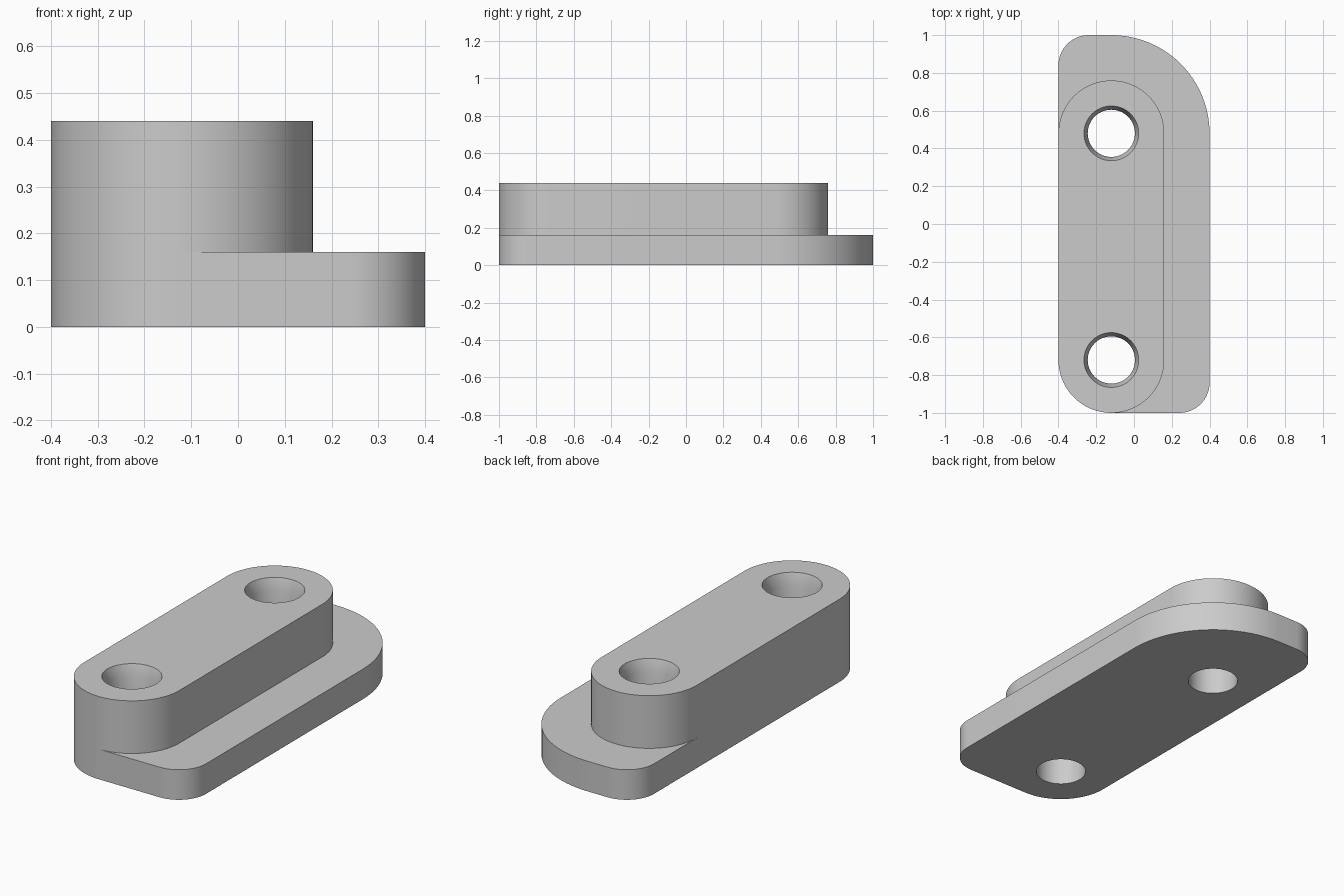
import bpy, bmesh
from math import sin, cos, pi, radians

cube = bpy.data.objects.get("Cube")
if cube:
    bpy.data.objects.remove(cube, do_unlink=True)

PLATE_TOP, BOSS_TOP = 0.16, 0.44
HOLE_X, HOLE_YS = -0.12, (-0.72, 0.48)
HOLE_R, RIM_R, TAPER = 0.125, 0.145, 0.06

gray = bpy.data.materials.new("light gray")
gray.use_nodes = True
gray.diffuse_color = (0.6, 0.6, 0.6, 1)
gray.node_tree.nodes["Principled BSDF"].inputs["Base Color"].default_value = (0.6, 0.6, 0.6, 1)


def make_object(name, bm):
    bmesh.ops.recalc_face_normals(bm, faces=bm.faces)
    mesh = bpy.data.meshes.new(name)
    bm.to_mesh(mesh)
    bm.free()
    mesh.materials.append(gray)
    obj = bpy.data.objects.new(name, mesh)
    bpy.context.collection.objects.link(obj)
    return obj


def rounded_slab(name, x0, x1, y0, y1, z0, z1, radii, steps=24):
    """Extruded rectangle; radii run counter-clockwise from the +x +y corner."""
    bm = bmesh.new()
    corners = [(x1, y1, -1, -1), (x0, y1, 1, -1), (x0, y0, 1, 1), (x1, y0, -1, 1)]
    ring = []
    for k, ((x, y, sx, sy), r) in enumerate(zip(corners, radii)):
        for i in range(steps + 1):
            a = (k + i / steps) * pi / 2
            ring.append(bm.verts.new((x + sx * r + r * cos(a), y + sy * r + r * sin(a), z0)))
    bmesh.ops.remove_doubles(bm, verts=ring, dist=1e-5)
    face = bm.faces.new([v for v in ring if v.is_valid])
    top = bmesh.ops.extrude_face_region(bm, geom=[face], use_keep_orig=True)["geom"]
    bmesh.ops.translate(bm, vec=(0, 0, z1 - z0),
                        verts=[g for g in top if isinstance(g, bmesh.types.BMVert)])
    return make_object(name, bm)


def hole_cutter(y, sides=64):
    """Straight bore that flares towards the top rim."""
    bm = bmesh.new()
    over = 0.05
    profile = [(HOLE_R, -over), (HOLE_R, BOSS_TOP - TAPER),
               (RIM_R + (RIM_R - HOLE_R) * over / TAPER, BOSS_TOP + over)]
    rings = [[bm.verts.new((HOLE_X + r * cos(2 * pi * i / sides),
                            y + r * sin(2 * pi * i / sides), z)) for i in range(sides)]
             for r, z in profile]
    for low, high in zip(rings, rings[1:]):
        for i in range(sides):
            j = (i + 1) % sides
            bm.faces.new((low[i], low[j], high[j], high[i]))
    bm.faces.new(rings[0][::-1])
    bm.faces.new(rings[-1])
    cutter = make_object("hole_cutter", bm)
    cutter.hide_render = True
    return cutter


# Base plate with a different radius on each corner, and the raised slot-shaped boss
plate = rounded_slab("base_plate", -0.4, 0.4, -1, 1, 0, PLATE_TOP, (0.52, 0.16, 0.28, 0.16))
boss = rounded_slab("raised_boss", -0.4, 0.16, -1, 0.76, PLATE_TOP, BOSS_TOP, (0.28,) * 4)

# Two bolt holes through both parts
cutters = [hole_cutter(y) for y in HOLE_YS]
for part in (plate, boss):
    bpy.ops.object.select_all(action="DESELECT")
    part.select_set(True)
    bpy.context.view_layer.objects.active = part
    for cutter in cutters:
        mod = part.modifiers.new("bolt_hole", "BOOLEAN")
        mod.operation = "DIFFERENCE"
        mod.solver = "EXACT"
        mod.object = cutter
        bpy.ops.object.modifier_apply(modifier=mod.name)
    bpy.ops.object.shade_smooth_by_angle(angle=radians(30))
for cutter in cutters:
    bpy.data.objects.remove(cutter, do_unlink=True)
